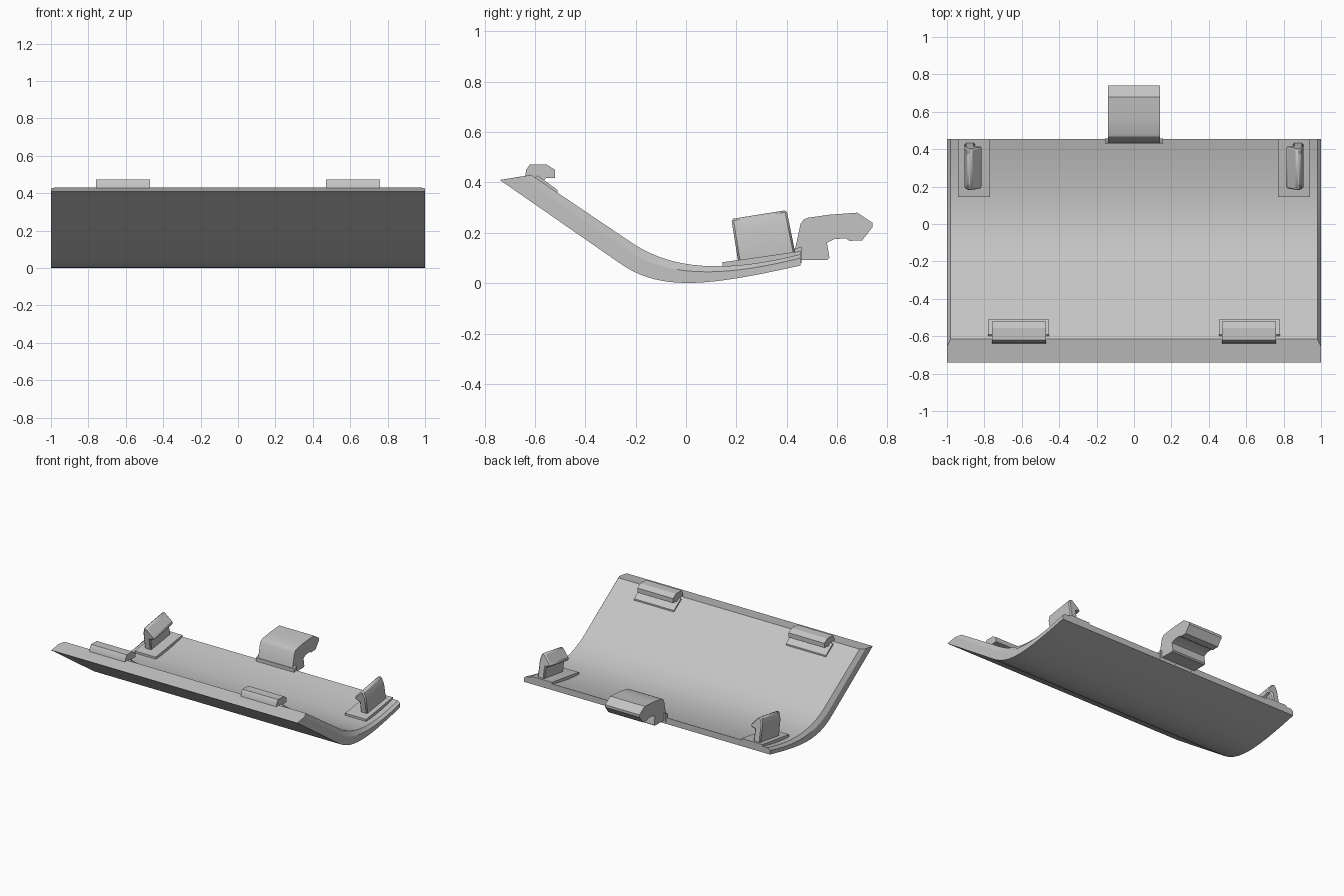
import bpy, bmesh
from math import radians
from mathutils import Vector
from mathutils.geometry import interpolate_bezier

cube = bpy.data.objects.get("Cube")
if cube:
    bpy.data.objects.remove(cube, do_unlink=True)

grey = bpy.data.materials.new("light_grey_plastic")
grey.use_nodes = True
COLOUR = (0.55, 0.55, 0.55, 1)
grey.diffuse_color = COLOUR
grey.node_tree.nodes["Principled BSDF"].inputs["Base Color"].default_value = COLOUR


def loft(name, sections, bevel=0):
    """Skin a row of matching closed sections and cap both ends."""
    bm = bmesh.new()
    rings = [[bm.verts.new(p) for p in s] for s in sections]
    n = len(rings[0])
    for a, b in zip(rings, rings[1:]):
        for i in range(n):
            j = (i + 1) % n
            bm.faces.new((a[i], a[j], b[j], b[i]))
    bm.faces.new(rings[0])
    bm.faces.new(rings[-1])
    bmesh.ops.recalc_face_normals(bm, faces=bm.faces)
    mesh = bpy.data.meshes.new(name)
    bm.to_mesh(mesh)
    bm.free()
    mesh.materials.append(grey)
    ob = bpy.data.objects.new(name, mesh)
    bpy.context.collection.objects.link(ob)
    if bevel:
        mod = ob.modifiers.new("edge_bevel", "BEVEL")
        mod.width, mod.segments = bevel, 1
    bpy.ops.object.select_all(action="DESELECT")
    bpy.context.view_layer.objects.active = ob
    ob.select_set(True)
    bpy.ops.object.shade_smooth_by_angle(angle=radians(25))
    return ob


def prism(name, profile, x0, x1, bevel=0):
    """Extrude a (y, z) profile along x."""
    return loft(name, [[(x, y, z) for y, z in profile] for x in (x0, x1)], bevel)


def bend(tip, start, handle1, handle2, end):
    """Straight ramp followed by a smooth curved floor."""
    pts = [Vector((*p, 0)) for p in (start, handle1, handle2, end)]
    return [tip] + [(p.x, p.y) for p in interpolate_bezier(*pts, 20)]


# Curved cover panel with chamfered side rims
outer = bend((-.74, .41), (-.264, .08), (-.10, -.038), (.10, -.009), (.455, .07))
rim = bend((-.655, .423), (-.24, .135), (-.09, .03), (.12, .015), (.455, .10))
inner = bend((-.615, .43), (-.225, .167), (-.08, .065), (.12, .03), (.455, .115))
panel = []
for x, top in ((-1, rim), (-.98, inner), (.98, inner), (1, rim)):
    panel.append([(x, y, z) for y, z in outer + top[::-1]])
loft("cover_panel", panel)

# Rear centre latch and its foot
latch = [(.43, .12), (.455, .235), (.467, .252), (.485, .26), (.57, .272), (.68, .28),
         (.74, .24), (.74, .222), (.70, .17), (.65, .168), (.635, .178), (.59, .175),
         (.56, .16), (.57, .10), (.56, .092), (.45, .092)]
prism("rear_latch", latch, -.14, .14)
prism("latch_foot", [(.43, .10), (.43, .135), (.458, .145), (.458, .08)], -.155, .155)

# Profiles shared by the left and right fittings
tab = [(-.64, .42), (-.635, .45), (-.62, .472), (-.555, .472), (-.52, .45),
       (-.52, .417), (-.555, .417), (-.575, .40), (-.62, .42)]
tab_pad = [(-.60, .42), (-.59, .428), (-.51, .37), (-.51, .355)]
hook_pad = [(.145, .06), (.145, .083), (.455, .127), (.455, .10)]
# Hook cross-section: distance from centre, fraction of height
hook = [(.905, 0), (.905, .72), (.89, 1), (.87, 1), (.815, .66), (.815, .55),
        (.85, .5), (.85, 0)]

for side, s in (("left", 1), ("right", -1)):
    prism(side + "_front_tab", tab, s * .47, s * .76)
    prism(side + "_front_tab_pad", tab_pad, s * .455, s * .78)
    prism(side + "_hook_pad", hook_pad, s * .77, s * .94)
    ends = []
    for foot, head in (((.208, .08), (.18, .255)), ((.435, .115), (.40, .29))):
        lean = [Vector(foot).lerp(Vector(head), h) for _, h in hook]
        ends.append([(s * u, p.x, p.y) for (u, _), p in zip(hook, lean)])
    loft(side + "_rear_hook", ends, bevel=.008)
